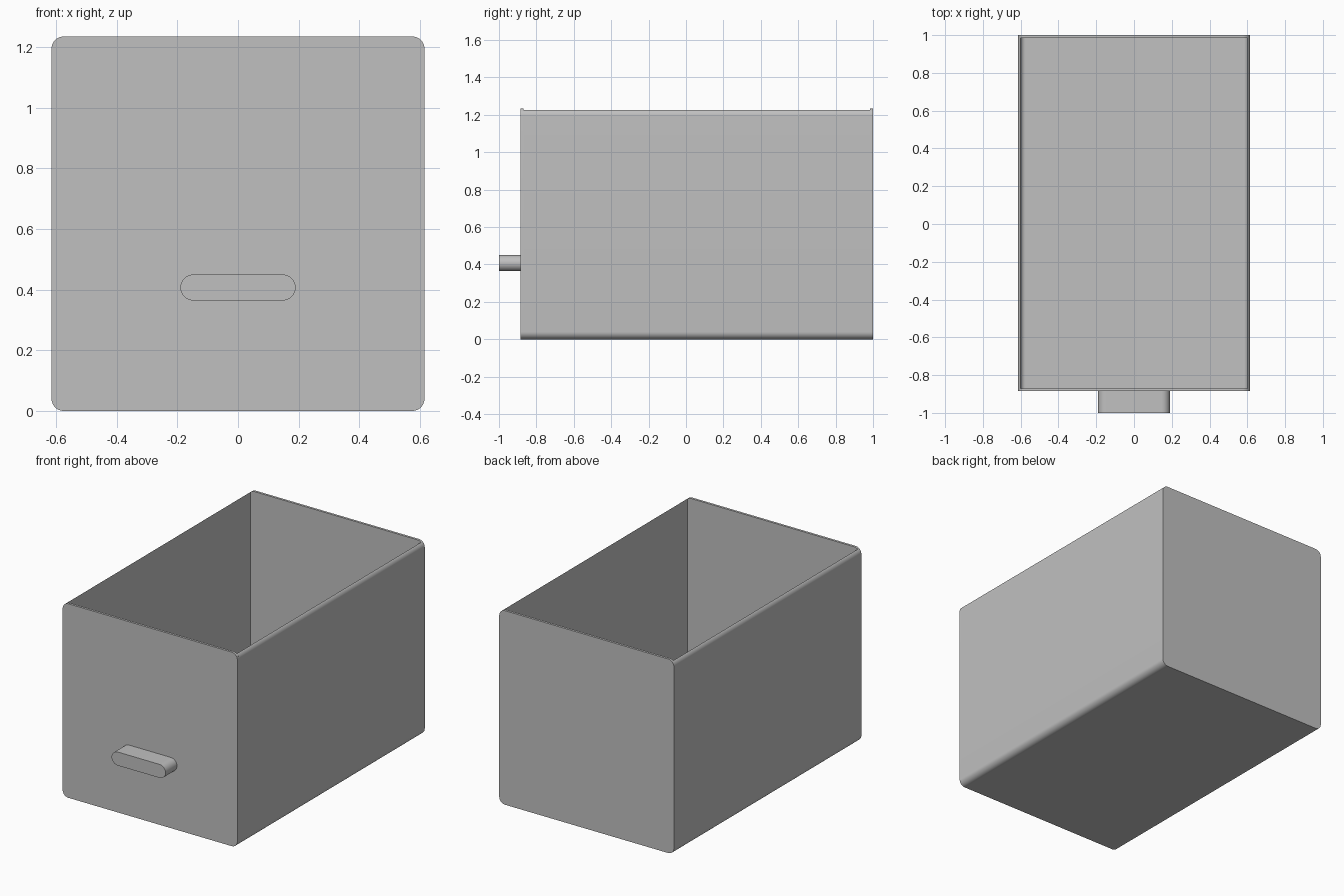
import bpy, bmesh
from math import cos, sin, radians, acos, degrees

cube = bpy.data.objects.get("Cube")
if cube:
    bpy.data.objects.remove(cube, do_unlink=True)

HALF, TOP, R, WALL = 0.615, 1.235, 0.04, 0.015
FRONT, BACK = -0.885, 1.0

grey = bpy.data.materials.new("plain grey")
grey.use_nodes = True
colour = (0.53, 0.53, 0.53, 1)
grey.diffuse_color = colour
grey.node_tree.nodes["Principled BSDF"].inputs["Base Color"].default_value = colour


def arc(cx, cz, r, start, end, steps=10):
    """Points along an arc in the x-z plane, angles in degrees."""
    angles = [radians(start + (end - start) * i / steps) for i in range(steps + 1)]
    return [(cx + r * cos(a), cz + r * sin(a)) for a in angles]


def extrude_profile(name, points, y0, y1, caps=True):
    """Extrude a closed x-z outline from y0 to y1."""
    bm = bmesh.new()
    face = bm.faces.new([bm.verts.new((x, y0, z)) for x, z in points])
    result = bmesh.ops.extrude_face_region(bm, geom=[face], use_keep_orig=True)
    moved = [v for v in result["geom"] if isinstance(v, bmesh.types.BMVert)]
    bmesh.ops.translate(bm, verts=moved, vec=(0, y1 - y0, 0))
    bmesh.ops.recalc_face_normals(bm, faces=bm.faces)
    if not caps:
        ends = [f for f in bm.faces if len(f.verts) > 4]
        bmesh.ops.delete(bm, geom=ends, context="FACES_ONLY")
    mesh = bpy.data.meshes.new(name)
    bm.to_mesh(mesh)
    bm.free()
    mesh.materials.append(grey)
    obj = bpy.data.objects.new(name, mesh)
    bpy.context.collection.objects.link(obj)
    bpy.ops.object.select_all(action="DESELECT")
    obj.select_set(True)
    bpy.context.view_layer.objects.active = obj
    bpy.ops.object.shade_smooth_by_angle(angle=radians(30))
    return obj


# Rounded end panels
cx, low, high = HALF - R, R, TOP - R
panel = (arc(cx, high, R, 90, 0) + arc(cx, low, R, 0, -90)
         + arc(-cx, low, R, -90, -180) + arc(-cx, high, R, 180, 90))
extrude_profile("front_panel", panel, FRONT, FRONT + WALL)
extrude_profile("back_panel", panel, BACK - WALL, BACK)

# Bottom and side walls, with the rim arcs cut off at the inner wall plane
cut = degrees(acos((R - WALL) / R))
channel = (arc(cx, high, R, cut, 0) + arc(cx, low, R, 0, -90)
           + arc(-cx, low, R, -90, -180) + arc(-cx, high, R, 180, 180 - cut)
           + arc(-cx, low, R - WALL, 180, 270) + arc(cx, low, R - WALL, 270, 360))
extrude_profile("bottom_and_sides", channel, FRONT + WALL, BACK - WALL, caps=False)

# Pull handle with round ends
hr, hz, hx = 0.043, 0.407, 0.147
handle = arc(hx, hz, hr, 90, -90, 20) + arc(-hx, hz, hr, -90, -270, 20)
extrude_profile("handle", handle, -1.0, FRONT)
